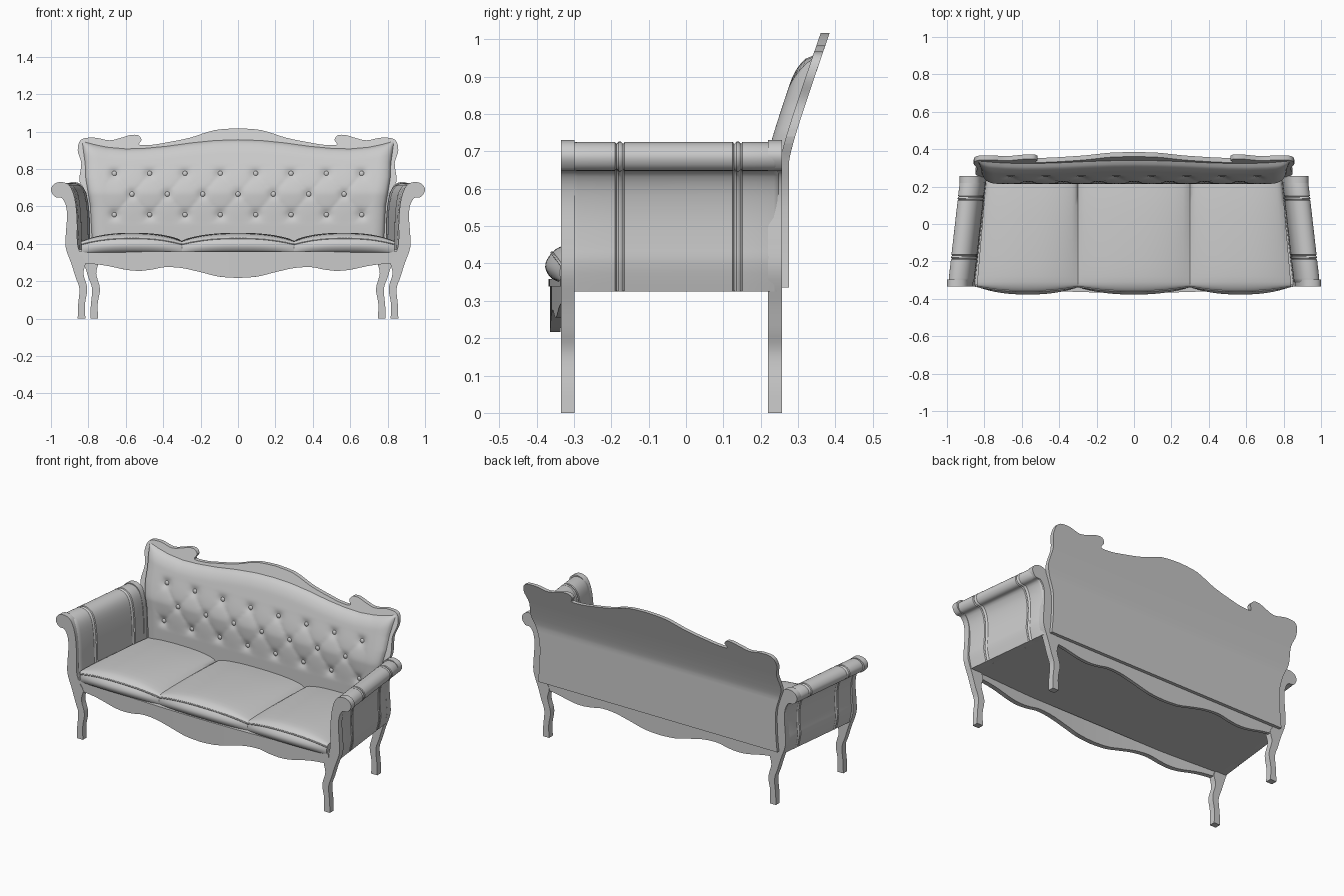
import bpy, bmesh, math
from mathutils import Vector

if "Cube" in bpy.data.objects:
    bpy.data.objects.remove(bpy.data.objects["Cube"])

GREY = bpy.data.materials.new("warm grey")
GREY.diffuse_color = (0.6, 0.6, 0.6, 1)
GREY.use_nodes = True
GREY.node_tree.nodes["Principled BSDF"].inputs["Base Color"].default_value = GREY.diffuse_color


def finish(name, bm, angle=40, recalc=True):
    if recalc:
        bmesh.ops.recalc_face_normals(bm, faces=bm.faces)
    me = bpy.data.meshes.new(name)
    bm.to_mesh(me)
    bm.free()
    me.materials.append(GREY)
    ob = bpy.data.objects.new(name, me)
    bpy.context.collection.objects.link(ob)
    bpy.ops.object.select_all(action='DESELECT')
    ob.select_set(True)
    bpy.context.view_layer.objects.active = ob
    bpy.ops.object.shade_smooth_by_angle(angle=math.radians(angle))
    return ob


def spline(pts, n=4):
    """Catmull-Rom curve through open 2D points."""
    p = [Vector(q) for q in pts]
    p = [p[0]] + p + [p[-1]]
    out = []
    for i in range(1, len(p) - 2):
        a, b, c, d = p[i - 1:i + 3]
        for k in range(n):
            t = k / n
            out.append(0.5 * (2 * b + (c - a) * t + (2 * a - 5 * b + 4 * c - d) * t * t
                              + (3 * b - a - 3 * c + d) * t ** 3))
    return out + [p[-1]]


def lerp(pts, x):
    for (x0, z0), (x1, z1) in zip(pts, pts[1:]):
        if x <= x1:
            return z0 + (z1 - z0) * (x - x0) / (x1 - x0)
    return pts[-1][1]


def loft(name, rings, angle=40):
    """Skin closed rings and cap both ends."""
    bm = bmesh.new()
    vs = [[bm.verts.new(c) for c in r] for r in rings]
    n = len(vs[0])
    for a, b in zip(vs, vs[1:]):
        for i in range(n):
            j = (i + 1) % n
            bm.faces.new((a[i], a[j], b[j], b[i]))
    bm.faces.new(vs[0])
    bm.faces.new(vs[-1])
    return finish(name, bm, angle)


# Leg and arm post outline (front right), reused for all four corners
POST = spline([(.857, 0), (.855, .07), (.848, .158), (.868, .22), (.89, .29), (.921, .38),
               (.92, .46), (.914, .55), (.922, .61), (.944, .645), (.978, .65), (1.0, .685),
               (.985, .718), (.944, .730), (.9, .71), (.872, .64), (.86, .53), (.858, .40),
               (.837, .34), (.815, .30), (.826, .24), (.806, .16), (.818, .08), (.816, 0)])
# Arm upholstery section, from the inner bottom over the roll to the outer bottom
ARM = spline([(.85, .325), (.855, .45), (.858, .55), (.868, .64), (.885, .69), (.912, .716),
              (.945, .724), (.975, .714), (.992, .69), (.987, .665), (.97, .65), (.94, .643),
              (.918, .6), (.909, .53), (.912, .45), (.915, .4), (.9, .325)], 3)
# (y, swell) stations along the arm, with two seam beads
STATIONS = [(-.317, -.008), (-.308, -.001), (-.29, .001), (-.19, .001), (-.186, -.004),
            (-.180, .002), (-.174, .002), (-.168, -.004), (-.164, .001), (.125, .001),
            (.129, -.004), (.135, .002), (.141, .002), (.147, -.004), (.151, .001),
            (.235, .001), (.247, -.002), (.254, -.01)]


def swell(pts, o):
    out = []
    for i, p in enumerate(pts):
        t = (pts[min(i + 1, len(pts) - 1)] - pts[max(i - 1, 0)]).normalized()
        q = p + Vector((-t.y, t.x)) * o
        out.append(Vector((q.x, max(q.y, .325))))
    return out


for s, side in ((1, "right"), (-1, "left")):
    for place, y0, y1, dx in (("front", -.335, -.298, 0), ("rear", .22, .257, .068)):
        loft(f"{place}_leg_post_{side}",
             [[(s * (p.x - dx), y, p.y) for p in POST] for y in (y0, y1)], 35)
    loft(f"arm_{side}", [[(s * (p.x - .065 * (y + .317) / .57), y, p.y) for p in swell(ARM, o)]
                         for y, o in STATIONS], 45)

# Seat frame
loft("seat_frame", [[(-w, y, .325), (w, y, .325), (w, y, .37), (-w, y, .37)]
                    for w, y in ((.86, -.325), (.80, .255))])

# Scalloped aprons and front rail
HALF = [(0, .217), (.1, .224), (.2, .248), (.3, .27), (.39, .275), (.46, .262), (.53, .255),
        (.6, .261), (.69, .28), (.76, .290), (.85, .295)]
SCALLOP = [(p.x, p.y) for p in spline(HALF, 4)]


def strip(name, w, bow, y, depth, top, bottom):
    rings = []
    for i in range(81):
        x = w * (i / 40 - 1)
        f = y - bow * math.cos(math.pi / 2 * x / w)
        b = bottom(abs(x))
        rings.append([(x, f, top), (x, f, b), (x, f + depth, b), (x, f + depth, top)])
    loft(name, rings)


strip("front_apron", .835, .032, -.332, .028, .342, lambda x: lerp(SCALLOP, x))
strip("front_rail", .85, .032, -.336, .04, .358, lambda x: .338)
strip("rear_apron", .79, 0, .235, .02, .34, lambda x: lerp(SCALLOP, x))

# Three seat cushions with crowned tops and a bulging front
PROFILE = spline([(-.325, .345), (-.36, .36), (-.377, .39), (-.366, .42), (-.338, .444),
                  (-.28, .456), (-.1, .458), (.1, .452), (.25, .44)], 3)
for name, a, b in (("left", -.84, -.30), ("middle", -.30, .30), ("right", .30, .84)):
    rings, seam = [], []
    for i in range(33):
        t = i / 32
        c = 1 - abs(2 * t - 1) ** 2.4
        ring = []
        for p in PROFILE:
            k = (p.x + .33) / .58
            xa, xb = (e - math.copysign(.05 * k, e) if abs(e) > .5 else e for e in (a, b))
            y = p.x if p.x > -.33 else -.33 + (p.x + .33) * (.15 + .85 * c)
            flat = .62 + .38 * c ** (1 - .5 * max(0, k))
            ring.append((xa + (xb - xa) * t, y, .345 + (p.y - .345) * flat))
        seam.append(ring[10])
        rings.append(ring + [(ring[-1][0], .25, .345)])
    loft(f"seat_cushion_{name}", rings, 50)
    # Piping along the cushion front edge
    loft(f"cushion_piping_{name}",
         [[(x, y + .004 * math.cos(q * math.pi / 3), z + .004 * math.sin(q * math.pi / 3))
           for q in range(6)] for x, y, z in seam], 80)


# Back panel: flat outline, sliced and leaned backwards
def back_y(z):
    t = max(0, z - .66)
    return .275 + .35 * t * t / (t + .05)


OUT = spline([(.81, .335), (.80, .45), (.80, .58), (.825, .67), (.848, .74), (.838, .83),
              (.857, .90), (.838, .957), (.767, .967), (.687, .953), (.62, .968), (.575, .981),
              (.535, .98), (.516, .957), (.527, .929), (.46, .929), (.39, .94), (.26, .966),
              (.126, 1.007), (0, 1.017)], 4)
bm = bmesh.new()
full = [(p.x, p.y) for p in OUT] + [(-p.x, p.y) for p in reversed(OUT[:-1])]
face = bm.faces.new([bm.verts.new((x, 0, z)) for x, z in full])
for i in range(10):
    bmesh.ops.bisect_plane(bm, geom=bm.verts[:] + bm.edges[:] + bm.faces[:],
                           plane_co=(0, 0, .64 + .02 * i), plane_no=(0, 0, 1))
ext = bmesh.ops.extrude_face_region(bm, geom=bm.faces[:])
front = {v for v in ext["geom"] if isinstance(v, bmesh.types.BMVert)}
for v in bm.verts:
    v.co.y = back_y(v.co.z) - (.024 if v in front else 0)
finish("back_panel", bm, 35)

# Button-tufted back pad
TOP = [(0, .957), (.12, .953), (.25, .94), (.38, .922), (.5, .911), (.6, .908), (.7, .917),
       (.77, .932), (.83, .95)]
WIDE = [(.3, .775), (.6, .79), (.75, .815), (.83, .818), (.95, .835)]
A, MID, ROW = .189, .665, .11
BUTTONS = [(A * k, MID) for k in range(-3, 4)]
BUTTONS += [(A * (k + .5), MID + r) for k in range(-4, 4) for r in (-ROW, ROW)]


def rounded(d, r=.07):
    return math.sqrt(max(0, 1 - (1 - min(d / r, 1)) ** 2))


def pad_y(x, z, edge):
    u, v = x / A + (z - MID) / (2 * ROW), x / A - (z - MID) / (2 * ROW)
    puff = abs(math.sin(math.pi * u) * math.sin(math.pi * v)) ** .4
    fade = max(0, 1 - max(0, abs(z - MID) - ROW) / .05) * max(0, 1 - max(0, abs(x) - .66) / .06)
    dent = .007 * (1 - puff) * fade
    dent += sum(.011 * math.exp(-((x - bx) ** 2 + (z - bz) ** 2) / .0007) for bx, bz in BUTTONS)
    return back_y(z) - .022 - edge * (.038 - dent)


bm = bmesh.new()
NU, NV = 150, 64
grid = []
for j in range(NV + 1):
    row = []
    for i in range(NU + 1):
        u = math.sin((2 * i / NU - 1) * math.pi / 2) * .3 + (2 * i / NU - 1) * .7
        v = j / NV
        z = .38 + v * (lerp(TOP, abs(u) * .83) - .38)
        x = u * lerp(WIDE, z)
        edge = rounded((1 - abs(u)) * .8) * rounded((1 - v) * .56)
        row.append(bm.verts.new((x, pad_y(x, z, edge), z)))
    grid.append(row)
for r0, r1 in zip(grid, grid[1:]):
    for i in range(NU):
        bm.faces.new((r0[i], r0[i + 1], r1[i + 1], r1[i]))
finish("tufted_back_pad", bm, 80, recalc=False)

# Upholstery buttons
bm = bmesh.new()
for bx, bz in BUTTONS:
    new = bmesh.ops.create_uvsphere(bm, u_segments=12, v_segments=8, radius=.014)["verts"]
    for v in new:
        v.co = Vector((v.co.x + bx, v.co.y * .6 + pad_y(bx, bz, 1) - .002, v.co.z + bz))
finish("back_buttons", bm, 60)
